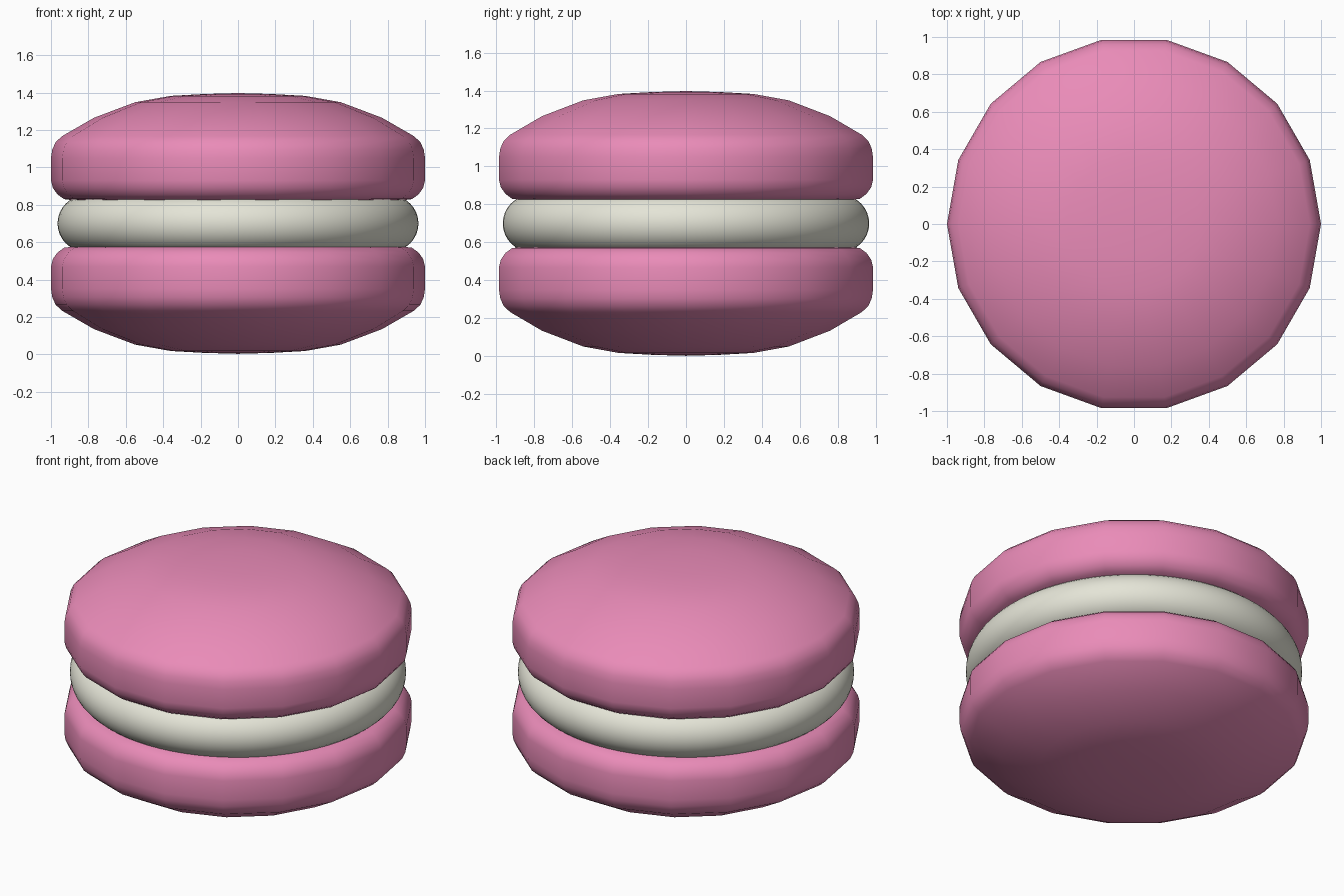
import bpy, bmesh, math

if "Cube" in bpy.data.objects:
    bpy.data.objects.remove(bpy.data.objects["Cube"])

MID = 0.70  # height of the symmetry plane


def material(name, color):
    m = bpy.data.materials.new(name)
    m.diffuse_color = color
    m.use_nodes = True
    m.node_tree.nodes["Principled BSDF"].inputs["Base Color"].default_value = m.diffuse_color
    return m


def lathe(name, profile, sides, mat, flip=1):
    """Revolve (radius, height from MID) points; the ends lie on the axis."""
    bm = bmesh.new()
    rings = []
    for r, z in profile:
        z = MID + flip * z
        if r == 0:
            rings.append([bm.verts.new((0, 0, z))] * sides)
        else:
            rings.append([bm.verts.new((r * math.cos(math.tau * i / sides),
                                        r * math.sin(math.tau * i / sides), z))
                          for i in range(sides)])
    for a, b in zip(rings, rings[1:]):
        for i in range(sides):
            j = (i + 1) % sides
            bm.faces.new(list(dict.fromkeys((a[i], a[j], b[j], b[i]))))
    bmesh.ops.recalc_face_normals(bm, faces=bm.faces)
    for f in bm.faces:
        f.smooth = True
    me = bpy.data.meshes.new(name)
    bm.to_mesh(me)
    bm.free()
    me.materials.append(mat)
    ob = bpy.data.objects.new(name, me)
    bpy.context.collection.objects.link(ob)
    return ob


pink = material("pink_biscuit", (0.82, 0.26, 0.48, 1))
cream = material("cream", (0.78, 0.78, 0.68, 1))

# Domed 18-sided biscuit shells, mirrored about the middle
shell = [(0, 0.117), (0.85, 0.12), (0.93, 0.13), (0.965, 0.155), (0.99, 0.19),
         (1.0, 0.23), (1.0, 0.35), (0.993, 0.395), (0.975, 0.435), (0.94, 0.467),
         (0.77, 0.565), (0.55, 0.648), (0.36, 0.682), (0.18, 0.692), (0, 0.697)]
lathe("top_shell", shell, 18, pink)
lathe("bottom_shell", shell, 18, pink, flip=-1)

# Round filling with a bulging rim
n = 16
rim = [(0.815 + 0.15 * math.cos(t), 0.15 * math.sin(t))
       for t in (math.pi * (i / n - 0.5) for i in range(n + 1))]
lathe("filling", [(0, -0.15)] + rim + [(0, 0.15)], 72, cream)
